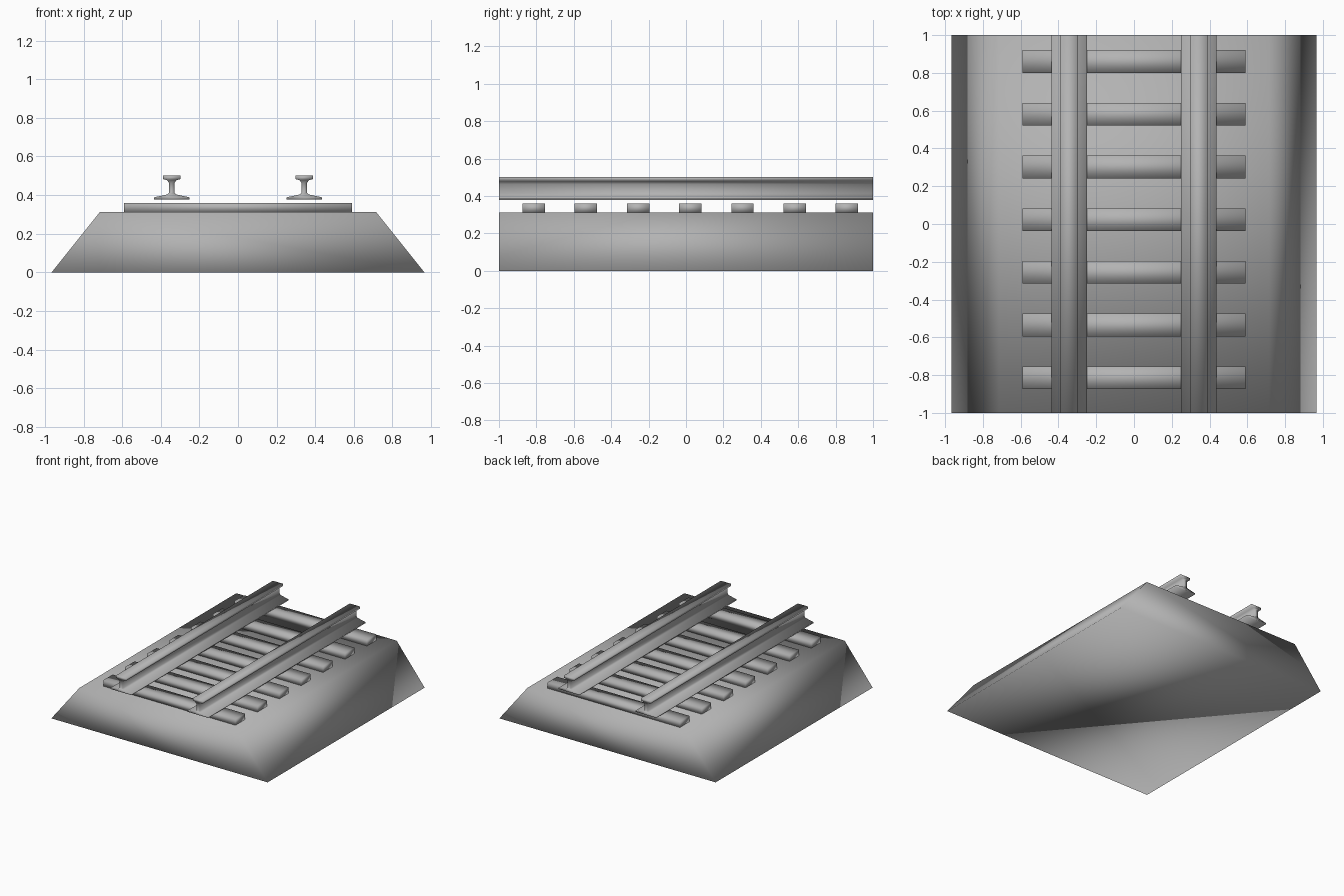
import bpy

if "Cube" in bpy.data.objects:
    bpy.data.objects.remove(bpy.data.objects["Cube"])

# Mid grey shared by every part
grey = bpy.data.materials.new("mid_grey")
grey.diffuse_color = (0.45, 0.45, 0.45, 1)
grey.use_nodes = True
grey.node_tree.nodes["Principled BSDF"].inputs["Base Color"].default_value = grey.diffuse_color


def extrude_profile(name, profile, y0, y1):
    """Capped prism: an (x, z) outline swept along y."""
    n = len(profile)
    verts = [(x, y, z) for y in (y0, y1) for x, z in profile]
    faces = [tuple(range(n)), tuple(reversed(range(n, 2 * n)))]
    faces += [(i, i + n, (i + 1) % n + n, (i + 1) % n) for i in range(n)]
    mesh = bpy.data.meshes.new(name)
    mesh.from_pydata(verts, [], faces)
    mesh.shade_smooth()
    mesh.materials.append(grey)
    obj = bpy.data.objects.new(name, mesh)
    bpy.context.collection.objects.link(obj)
    return obj


def mirrored(half, cx=0.0):
    """Close a right-hand half outline (listed bottom to top) about x = cx."""
    return ([(cx + x, z) for x, z in half]
            + [(cx - x, z) for x, z in reversed(half)])


# Ballast bed: solid trapezoid, softly shaded
extrude_profile("ballast_bed", mirrored([(0.965, 0.0), (0.715, 0.312)]), -1, 1)

# Seven sleepers resting on the bed
for i in range(7):
    y = -0.814 + i * 0.279
    extrude_profile(f"sleeper_{i + 1}",
                    mirrored([(0.59, 0.31), (0.59, 0.36)]),
                    y - 0.06, y + 0.06)

# Rails: wide foot, thin web, narrow head
rail_half = [(0.093, 0.378), (0.093, 0.388), (0.022, 0.403),
             (0.014, 0.413), (0.014, 0.463), (0.025, 0.477), (0.046, 0.483),
             (0.046, 0.50)]
for name, cx in (("left_rail", -0.343), ("right_rail", 0.343)):
    extrude_profile(name, mirrored(rail_half, cx), -1, 1)
